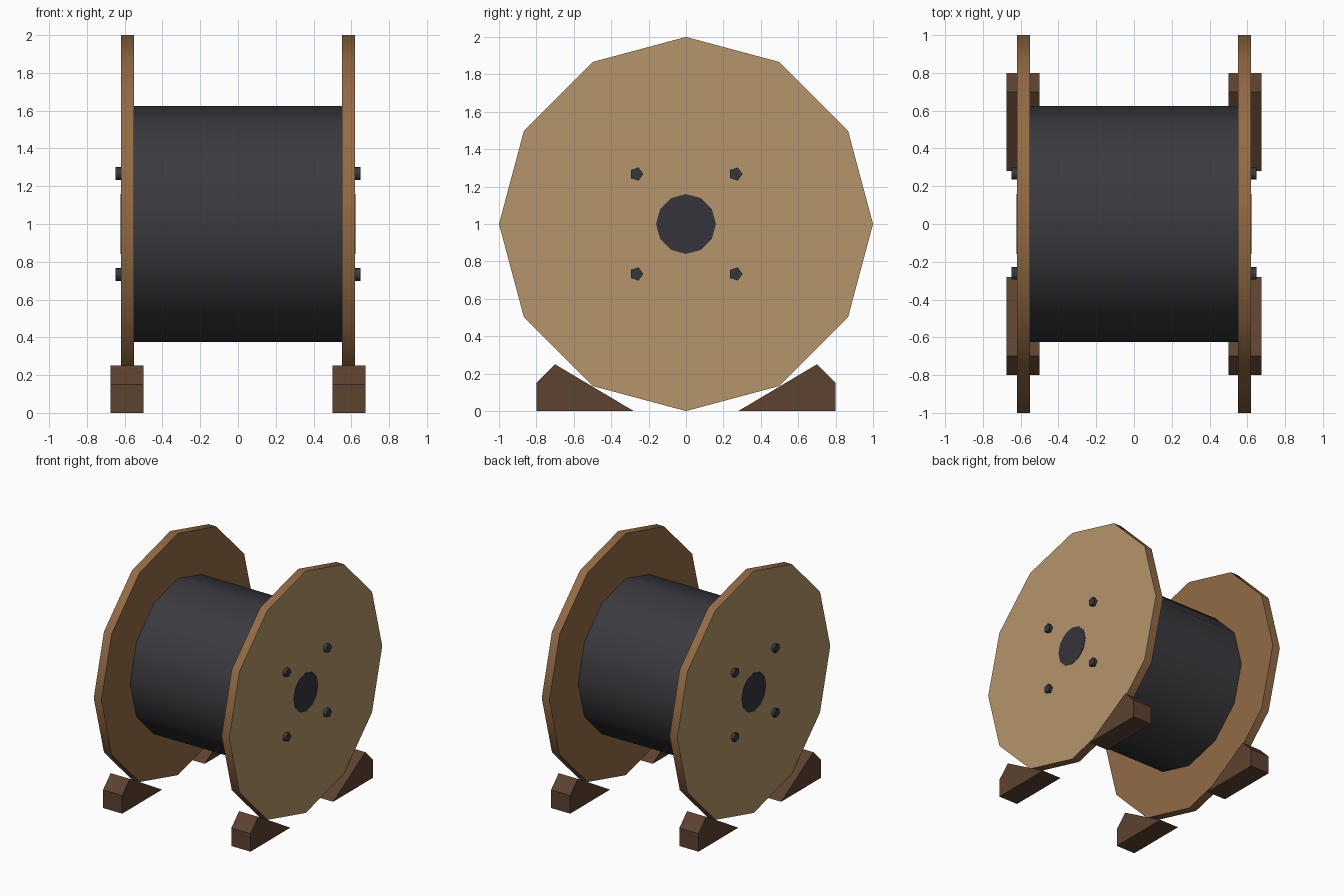
import bpy, bmesh, math

if "Cube" in bpy.data.objects:
    bpy.data.objects.remove(bpy.data.objects["Cube"])


def material(name, rgb):
    m = bpy.data.materials.new(name)
    m.diffuse_color = (*rgb, 1)
    m.use_nodes = True
    m.node_tree.nodes["Principled BSDF"].inputs["Base Color"].default_value = m.diffuse_color
    return m


TAN = material("light_wood", (0.46, 0.30, 0.145))
BROWN = material("brown_wood", (0.29, 0.145, 0.06))
CABLE = material("black_cable", (0.042, 0.042, 0.050))
HUB = material("dark_hub", (0.036, 0.034, 0.046))
STEEL = material("dark_steel", (0.035, 0.040, 0.046))
CHOCK = material("dark_wood", (0.107, 0.054, 0.030))


def ring(n, r, y=0.0, z=1.0):
    """Regular polygon in the YZ plane with a corner toward +y."""
    return [(y + r * math.cos(2 * math.pi * i / n),
             z + r * math.sin(2 * math.pi * i / n)) for i in range(n)]


def prism(name, profile, x0, x1, mats, smooth=False, face_rule=None):
    """Extrude a YZ profile from x0 to x1."""
    bm = bmesh.new()
    a = [bm.verts.new((x0, y, z)) for y, z in profile]
    b = [bm.verts.new((x1, y, z)) for y, z in profile]
    n = len(profile)
    bm.faces.new(a)
    bm.faces.new(b)
    sides = [bm.faces.new((a[i], a[(i + 1) % n], b[(i + 1) % n], b[i])) for i in range(n)]
    bmesh.ops.recalc_face_normals(bm, faces=bm.faces[:])
    for f in sides:
        f.smooth = smooth
    for f in bm.faces:
        if face_rule:
            f.material_index = face_rule(f)
    for e in bm.edges:  # keep rims crisp
        e.smooth = smooth and abs(e.verts[0].co.x - e.verts[1].co.x) > 1e-6
    me = bpy.data.meshes.new(name)
    bm.to_mesh(me)
    bm.free()
    for m in mats:
        me.materials.append(m)
    ob = bpy.data.objects.new(name, me)
    bpy.context.collection.objects.link(ob)
    return ob


# Wound cable drum
prism("cable_drum", ring(12, 0.625), -0.555, 0.555, [CABLE], True)

for s, side in ((-1, "left"), (1, "right")):
    # Flange: outer face is lighter wood
    prism(f"{side}_flange", ring(12, 1.0), s * 0.55, s * 0.62, [BROWN, TAN], True,
          lambda f: 1 if f.normal.x * s > 0.9 else 0)
    # Hub plate
    prism(f"{side}_hub", ring(12, 0.16), s * 0.618, s * 0.623, [HUB])
    # Bolts
    for sy in (-1, 1):
        for sz in (-1, 1):
            prism(f"{side}_bolt", ring(5, 0.037, sy * 0.265, 1 + sz * 0.267),
                  s * 0.615, s * 0.648, [STEEL], True)
    # Wheel chocks
    for sy, end in ((-1, "front"), (1, "back")):
        prof = [(sy * y, z) for y, z in ((0.28, 0), (0.8, 0), (0.8, 0.15), (0.7, 0.25))]
        prism(f"{side}_{end}_chock", prof, s * 0.5, s * 0.675, [CHOCK])
